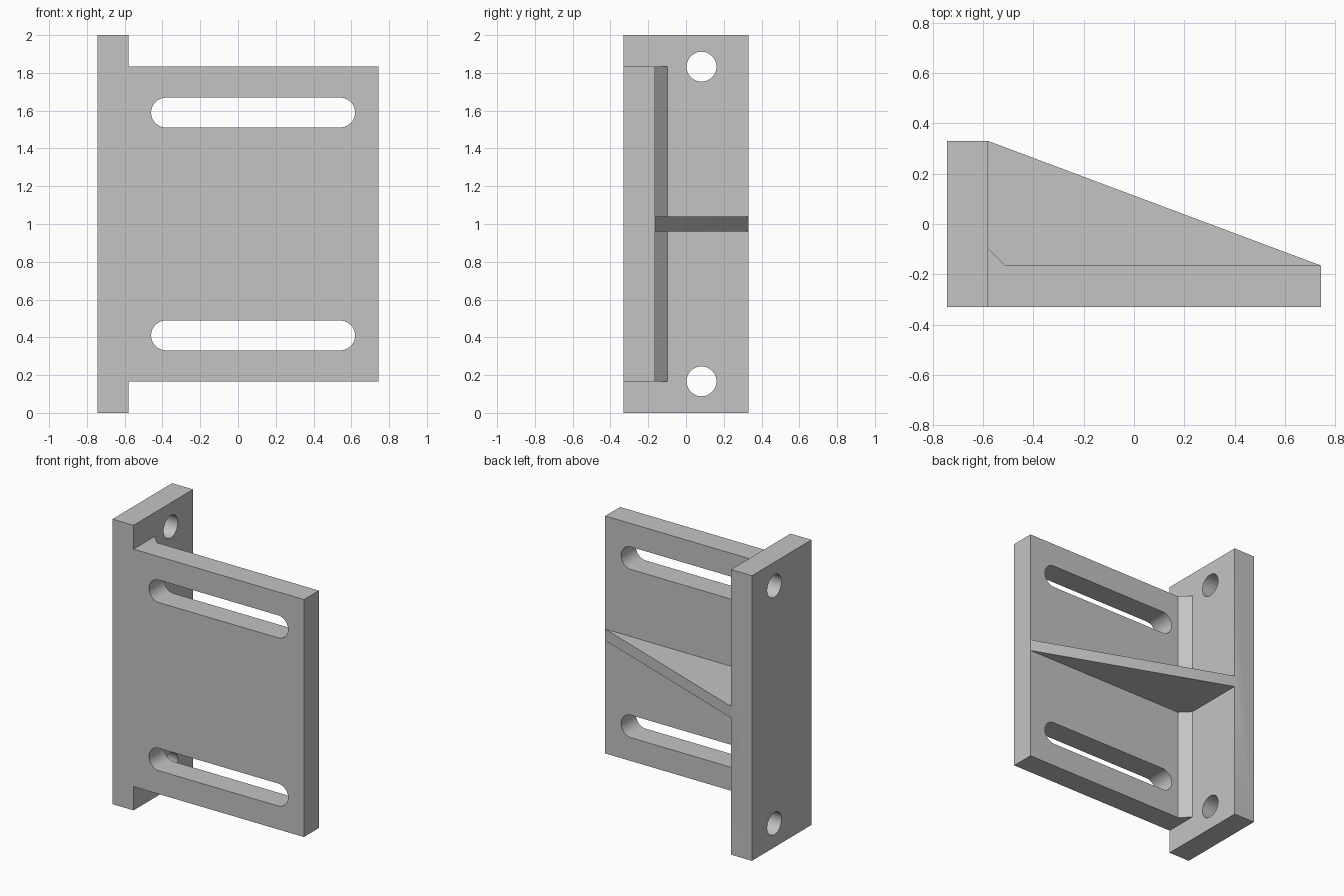
import bpy, bmesh
from math import pi, cos, sin, radians
from mathutils import Vector

cube = bpy.data.objects.get("Cube")
if cube:
    bpy.data.objects.remove(cube, do_unlink=True)

grey = bpy.data.materials.new("plain_grey")
grey.use_nodes = True
colour = (0.55, 0.55, 0.55, 1)
grey.diffuse_color = colour
grey.node_tree.nodes["Principled BSDF"].inputs["Base Color"].default_value = colour

# Main dimensions
LEFT, FACE, RIGHT = -0.743, -0.58, 0.743
FRONT, INNER, BACK = -0.33, -0.165, 0.33
LOW, HIGH = 0.167, 1.833
RADIUS = 0.079


def prism(name, points, axis, lo, hi):
    """Extrude a 2D outline along one axis."""
    def place(p, depth):
        co = list(p)
        co.insert("xyz".index(axis), depth)
        return Vector(co)
    bm = bmesh.new()
    base = bm.faces.new([bm.verts.new(place(p, lo)) for p in points])
    moved = bmesh.ops.extrude_face_region(bm, geom=[base])["geom"]
    shift = place((0, 0), hi - lo)
    bmesh.ops.translate(bm, vec=shift, verts=[v for v in moved if isinstance(v, bmesh.types.BMVert)])
    bmesh.ops.recalc_face_normals(bm, faces=bm.faces)
    mesh = bpy.data.meshes.new(name)
    bm.to_mesh(mesh)
    bm.free()
    mesh.materials.append(grey)
    obj = bpy.data.objects.new(name, mesh)
    bpy.context.collection.objects.link(obj)
    return obj


def capsule(cx, cy, half, r, steps=24):
    """Outline of a slot, or of a circle when half is zero."""
    pts = []
    for side in (1, -1):
        for i in range(steps + (1 if half else 0)):
            a = -pi / 2 + pi * i / steps + (0 if side > 0 else pi)
            pts.append((cx + side * half + r * cos(a), cy + r * sin(a)))
    return pts


def combine(target, tool, operation):
    mod = target.modifiers.new(operation.lower(), "BOOLEAN")
    mod.operation = operation
    mod.solver = "EXACT"
    mod.object = tool
    bpy.context.view_layer.objects.active = target
    bpy.ops.object.modifier_apply(modifier=mod.name)
    bpy.data.objects.remove(tool, do_unlink=True)


# Mounting flange
bracket = prism("angle_bracket", [(LEFT, FRONT), (FACE, FRONT), (FACE, BACK), (LEFT, BACK)], "z", 0, 2)

# Face plate with the chamfered inner corner
buried = FACE - 0.08
plate = prism("face_plate", [(buried, FRONT), (RIGHT, FRONT), (RIGHT, INNER), (FACE + 0.067, INNER),
                             (FACE, INNER + 0.067), (buried, INNER + 0.067)], "z", LOW, HIGH)
combine(bracket, plate, "UNION")

# Triangular rib, rooted inside the plate and flange
rib = prism("rib", [(FACE, BACK), (buried, BACK - 0.03), (buried, INNER - 0.08),
                    (RIGHT - 0.04, INNER - 0.08), (RIGHT, INNER)], "z", 0.96, 1.04)
combine(bracket, rib, "UNION")

# Long slots in the plate
for z in (0.41, 1.59):
    slot = prism("slot_cutter", capsule(0.08, z, 0.54 - RADIUS, RADIUS), "y", FRONT - 0.1, INNER + 0.1)
    combine(bracket, slot, "DIFFERENCE")

# Bolt holes in the flange
for z in (LOW, HIGH):
    hole = prism("hole_cutter", capsule(0.082, z, 0, RADIUS), "x", LEFT - 0.1, FACE + 0.1)
    combine(bracket, hole, "DIFFERENCE")

bpy.ops.object.select_all(action="DESELECT")
bracket.select_set(True)
bpy.context.view_layer.objects.active = bracket
bpy.ops.object.shade_smooth_by_angle(angle=radians(30))
